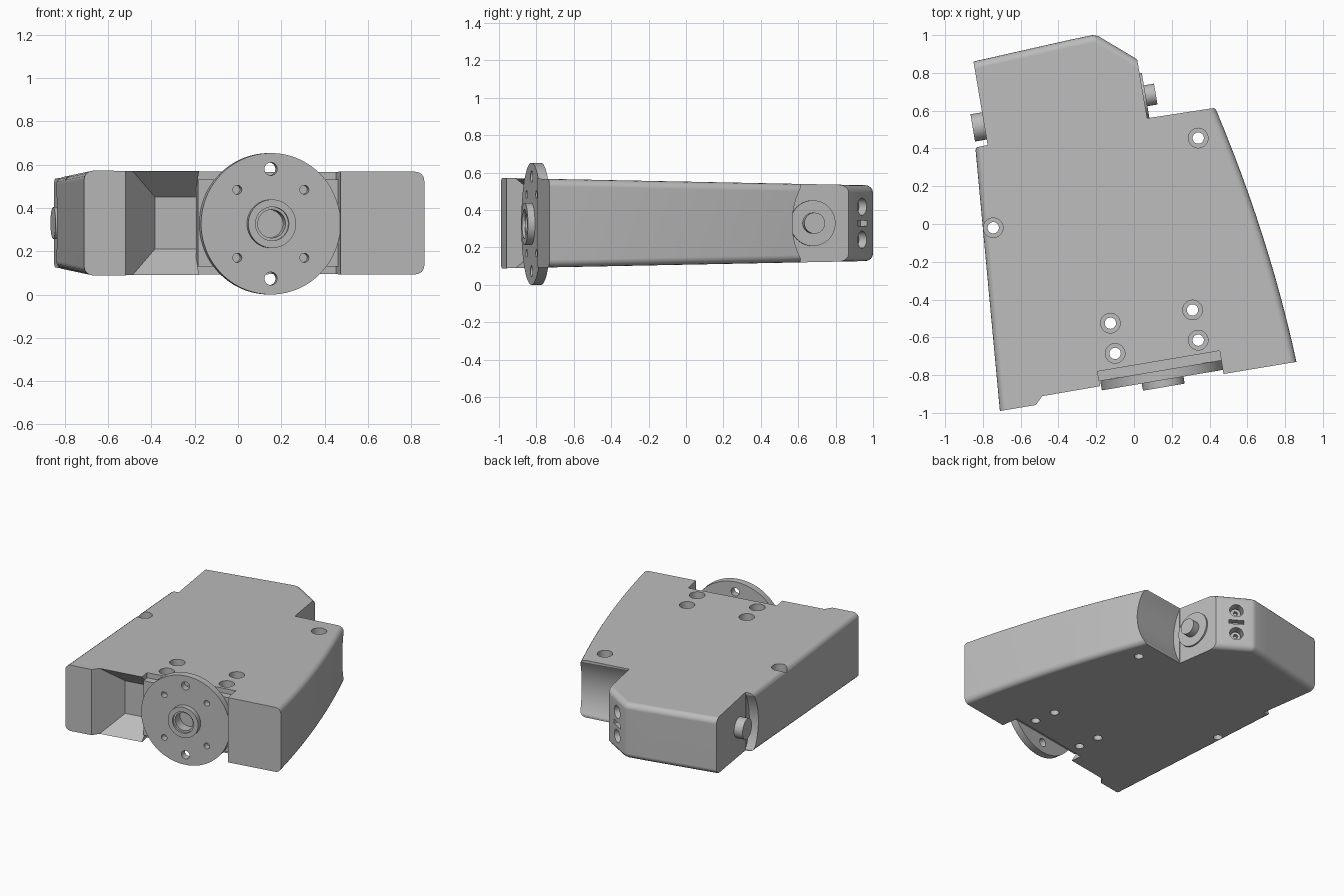
import bpy, bmesh, math
from mathutils import Matrix, Vector

if "Cube" in bpy.data.objects:
    bpy.data.objects.remove(bpy.data.objects["Cube"])

TILT = Matrix.Rotation(math.radians(9.6), 4, 'Z')
U = TILT @ Vector((1, 0, 0))
V = TILT @ Vector((0, 1, 0))
MID = 0.33
FRONT = Vector((-0.71, -0.99, MID))      # front right corner, origin of tilted frame

grey = bpy.data.materials.new("plain_grey")
grey.use_nodes = True
grey.diffuse_color = (0.5, 0.5, 0.5, 1)
grey.node_tree.nodes["Principled BSDF"].inputs["Base Color"].default_value = (0.5, 0.5, 0.5, 1)


def finish(bm, name):
    bmesh.ops.recalc_face_normals(bm, faces=bm.faces)
    mesh = bpy.data.meshes.new(name)
    bm.to_mesh(mesh)
    bm.free()
    mesh.materials.append(grey)
    obj = bpy.data.objects.new(name, mesh)
    bpy.context.collection.objects.link(obj)
    return obj


def cylinder(name, start, axis, radius, length, sides=48):
    """Cylinder whose first cap sits at start and which runs along axis."""
    axis = Vector(axis).normalized()
    turn = Vector((0, 0, 1)).rotation_difference(axis).to_matrix().to_4x4()
    bm = bmesh.new()
    bmesh.ops.create_cone(bm, cap_ends=True, segments=sides, radius1=radius, radius2=radius,
                          depth=length,
                          matrix=Matrix.Translation(Vector(start) + axis * length / 2) @ turn)
    return finish(bm, name)


def funnel(name, near, far):
    """Block in the tilted frame; each end is (depth, left, right, half height)."""
    bm = bmesh.new()
    for depth, a, b, h in (near, far):
        for u in (a, b):
            for z in (-h, h):
                bm.verts.new(FRONT + U * u + V * depth + Vector((0, 0, z)))
    bmesh.ops.convex_hull(bm, input=bm.verts)
    bmesh.ops.dissolve_limit(bm, angle_limit=0.01, verts=bm.verts, edges=bm.edges)
    return finish(bm, name)


def cut(target, cutter):
    cutter.hide_render = True
    mod = target.modifiers.new("cut", 'BOOLEAN')
    mod.operation = 'DIFFERENCE'
    mod.solver = 'EXACT'
    mod.object = cutter
    bpy.context.view_layer.objects.active = target
    bpy.ops.object.modifier_apply(modifier=mod.name)
    bpy.data.objects.remove(cutter)


# Body outline: front edge, bowed left side, neck, rear, stepped right side
def bow(t):
    p, c, q = Vector((0.86, -0.73)), Vector((0.715, -0.06)), Vector((0.43, 0.615))
    return p * (1 - t) ** 2 + c * 2 * t * (1 - t) + q * t * t


N = 12
neck = [(0.07, 0.56), (0.017, 0.87), (-0.01, 0.888), (-0.19, 0.995), (-0.22, 1.0),
        (-0.34, 0.975), (-0.85, 0.86), (-0.775, 0.418), (-0.84, 0.405)]
outline = [(-0.71, -0.99)] + [tuple(bow(i / N)) for i in range(N + 1)] + neck
rounded_bow = range(1, N + 1)
rounded_rear = range(N + 3, N + 8)
rounded_side = [len(outline) - 1]

bm = bmesh.new()
rings = [[bm.verts.new((x, y, MID + s * (0.222 - 0.02 * y))) for x, y in outline] for s in (-1, 1)]
n = len(outline)
for ring in rings:
    bm.faces.new(ring)
for i in range(n):
    j = (i + 1) % n
    bm.faces.new((rings[0][i], rings[0][j], rings[1][j], rings[1][i]))
round_edges = []
for i in [*rounded_bow, *rounded_rear, *rounded_side]:
    for ring in rings:
        round_edges.append(bm.edges.get((ring[i], ring[(i + 1) % n])))
bmesh.ops.recalc_face_normals(bm, faces=bm.faces)
bmesh.ops.bevel(bm, geom=round_edges, offset=0.04, segments=4, profile=0.5,
                affect='EDGES', clamp_overlap=True)
body = finish(bm, "body")

# Front cable pocket and recess for the round flange
cut(body, funnel("pocket_cutter", (-0.03, 0.165, 0.56, 0.305), (0.17, 0.36, 0.56, 0.12)))
cut(body, funnel("recess_cutter", (-0.06, 0.545, 1.2, 0.4), (0.12, 0.545, 1.2, 0.4)))

# Hollow shoulders beside the two pivots
for x, y, side in ((0.07, 0.56, 1), (-0.775, 0.418, -1)):
    start = Vector((x, y, MID)) + V * 0.345 + U * 0.003 * side
    cut(body, cylinder("shoulder_cutter", start, U * side, 0.4, 0.6, 96))

# Counterbored bolt holes
for x, y in ((-0.745, -0.02), (-0.125, -0.525), (-0.1, -0.685),
             (0.31, -0.455), (0.34, -0.615), (0.34, 0.455)):
    cut(body, cylinder("bolt_cutter", (x, y, -0.1), (0, 0, 1), 0.03, 1, 24))
    cut(body, cylinder("counterbore_cutter", (x, y, 0.33), (0, 0, 1), 0.052, 0.5, 32))

# Angled rear corner: two screw sockets and a slot
normal = Vector((0.107, 0.18, 0)).normalized()
corner = Vector((-0.1, 0.9415, MID))
parts = [body]
for s in (-1, 1):
    seat = corner + Vector((0, 0, 0.088 * s)) - normal * 0.08
    cut(body, cylinder("socket_cutter", seat, normal, 0.046, 0.15, 32))
    screw = cylinder("corner_screw", seat - normal * 0.01, normal, 0.034, 0.05, 24)
    cut(screw, cylinder("drive_cutter", seat + normal * 0.015, normal, 0.016, 0.1, 6))
    parts.append(screw)
bm = bmesh.new()
bmesh.ops.create_cube(bm, size=1, matrix=Matrix.Translation(corner)
                      @ Matrix.Rotation(math.atan2(normal.y, normal.x), 4, 'Z')
                      @ Matrix.Diagonal((0.08, 0.1, 0.03, 1)))
cut(body, finish(bm, "slot_cutter"))

# Flange with hub, bolt circle and mounting block behind
parts.append(funnel("flange_mount", (0.068, 0.545, 1.2, 0.2), (0.125, 0.545, 1.2, 0.2)))
hub_mid = Vector((0.143, -0.775, 0.3265))
flange = cylinder("round_flange", hub_mid, -V, 0.3265, 0.052, 96)
hub = cylinder("flange_hub", hub_mid, -V, 0.112, 0.09, 64)
cut(flange, cylinder("bore_cutter", hub_mid + V * 0.1, -V, 0.065, 0.4))
cut(hub, cylinder("bore_cutter", hub_mid + V * 0.1, -V, 0.065, 0.4))
cut(hub, cylinder("lip_cutter", hub_mid - V * 0.075, -V, 0.078, 0.1))
holes = [(0, s * 0.253, 0.03) for s in (-1, 1)]
holes += [(a * 0.157, b * 0.157, 0.021) for a in (-1, 1) for b in (-1, 1)]
for u, z, r in holes:
    at = hub_mid + U * u + Vector((0, 0, z)) + V * 0.1
    cut(flange, cylinder("flange_hole_cutter", at, -V, r, 0.4, 24))
parts += [flange, hub]

# Pivot plate and pins
pivot = Vector((0.05, 0.677, MID))
parts.append(cylinder("left_pivot_plate", pivot - U * 0.02, U, 0.122, 0.032, 64))
parts.append(cylinder("left_pivot_pin", pivot, U, 0.056, 0.066))
parts.append(cylinder("right_pivot_pin", (-0.77, 0.523, MID), -U, 0.073, 0.085))

# Smooth rounded surfaces, crisp flats
for obj in parts:
    bpy.ops.object.select_all(action='DESELECT')
    obj.select_set(True)
    bpy.context.view_layer.objects.active = obj
    bpy.ops.object.shade_smooth_by_angle(angle=math.radians(30))
    weighted = obj.modifiers.new("even_normals", 'WEIGHTED_NORMAL')
    weighted.keep_sharp = True
